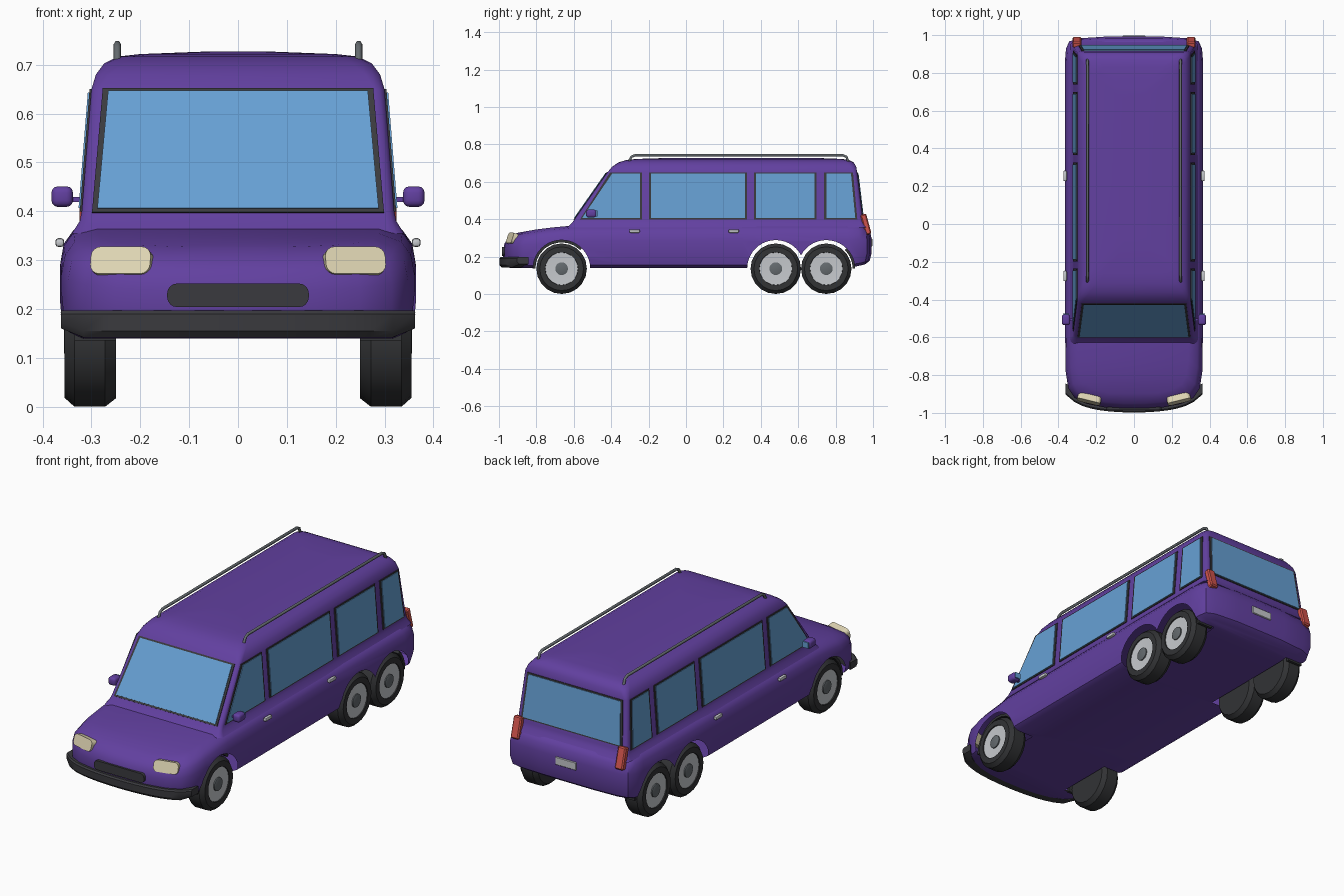
import bpy, bmesh, math
from mathutils import Vector

if "Cube" in bpy.data.objects:
    bpy.data.objects.remove(bpy.data.objects["Cube"])


def material(name, rgb):
    m = bpy.data.materials.new(name)
    lin = [(c / 255 / 12.92) if c < 11 else ((c / 255 + 0.055) / 1.055) ** 2.4 for c in rgb]
    m.diffuse_color = (*lin, 1)
    m.use_nodes = True
    m.node_tree.nodes["Principled BSDF"].inputs["Base Color"].default_value = m.diffuse_color
    return m


PURPLE = material("purple paint", (98, 64, 160))
GLASS = material("blue glass", (102, 160, 212))
DARK = material("dark trim", (58, 58, 62))
TYRE = material("tyre rubber", (50, 51, 53))
CREAM = material("cream lamp", (224, 214, 180))
SILVER = material("silver", (198, 201, 205))
STEEL = material("steel grey", (100, 106, 110))
RED = material("red lamp", (208, 84, 76))


def finish(name, bm, mat, smooth=None):
    bmesh.ops.recalc_face_normals(bm, faces=bm.faces[:])
    me = bpy.data.meshes.new(name)
    bm.to_mesh(me)
    bm.free()
    ob = bpy.data.objects.new(name, me)
    bpy.context.collection.objects.link(ob)
    me.materials.append(mat)
    if smooth:
        shade(ob, smooth)
    return ob


def shade(ob, angle):
    bpy.ops.object.select_all(action='DESELECT')
    ob.select_set(True)
    bpy.context.view_layer.objects.active = ob
    bpy.ops.object.shade_smooth_by_angle(angle=math.radians(angle))


def lerp(table, v):
    for (a, p), (b, q) in zip(table, table[1:]):
        if v <= b:
            return p + (q - p) * max(0, (v - a) / (b - a))
    return table[-1][1]


def loft(name, halves, mat, smooth):
    """Stack mirrored half outlines and close both ends with strips across."""
    bm = bmesh.new()
    n = len(halves[0])
    rings = [[bm.verts.new(p) for p in h] + [bm.verts.new((-x, y, z)) for x, y, z in reversed(h)]
             for h in halves]
    for a, b in zip(rings, rings[1:]):
        for i in range(2 * n):
            j = (i + 1) % (2 * n)
            bm.faces.new((a[i], a[j], b[j], b[i]))
    for r in (rings[0], rings[-1]):
        for i in range(n - 1):
            bm.faces.new((r[i], r[i + 1], r[-2 - i], r[-1 - i]))
    return finish(name, bm, mat, smooth)


def box(name, loc, dims, mat, rot=(0, 0, 0), bevel=0.0, seg=2):
    bm = bmesh.new()
    bmesh.ops.create_cube(bm, size=1)
    bmesh.ops.scale(bm, vec=dims, verts=bm.verts[:])
    if bevel:
        bmesh.ops.bevel(bm, geom=bm.edges[:], offset=bevel, segments=seg, affect='EDGES', profile=0.5)
    ob = finish(name, bm, mat, 35)
    ob.location, ob.rotation_euler = loc, rot
    return ob


def pill(name, loc, w, h, d, r, mat, rot=(0, 0, 0)):
    """Rounded rectangle facing -y, with depth d."""
    pts = []
    for cx, cz, a0 in ((1, 1, 0), (-1, 1, 90), (-1, -1, 180), (1, -1, 270)):
        for k in range(5):
            a = math.radians(a0 + k * 22.5)
            pts.append((cx * (w / 2 - r) + r * math.cos(a), cz * (h / 2 - r) + r * math.sin(a)))
    ob = plate(name, [Vector((x, d / 2, z)) for x, z in pts], Vector((0, -1, 0)), d, mat)
    ob.location, ob.rotation_euler = loc, rot
    return ob


def plate(name, pts, normal, thick, mat):
    bm = bmesh.new()
    a = [bm.verts.new(p) for p in pts]
    b = [bm.verts.new(p + normal * thick) for p in pts]
    bm.faces.new(a)
    bm.faces.new(b)
    for i in range(len(a)):
        j = (i + 1) % len(a)
        bm.faces.new((a[i], a[j], b[j], b[i]))
    return finish(name, bm, mat)


def window(name, pts, place, normal):
    """Dark frame with a glass pane on a wall given by place(u, z)."""
    normal = Vector(normal).normalized()
    cu, cz = (sum(c) / len(pts) for c in zip(*pts))
    big = [(u + math.copysign(0.011, u - cu), z + math.copysign(0.007, z - cz)) for u, z in pts]
    plate(name + "_frame", [place(*p) for p in big], normal, 0.004, DARK)
    plate(name + "_glass", [place(*p) for p in pts], normal, 0.007, GLASS)


def lathe(name, profile, mat, loc, seg=20, smooth=30):
    """Spin (x, radius) points about the x axis."""
    bm = bmesh.new()
    rings = [[bm.verts.new((x, r * math.cos(2 * math.pi * k / seg), r * math.sin(2 * math.pi * k / seg)))
              for k in range(seg)] for x, r in profile]
    for a, b in zip(rings, rings[1:]):
        for k in range(seg):
            bm.faces.new((a[k], a[(k + 1) % seg], b[(k + 1) % seg], b[k]))
    bm.faces.new(rings[0])
    bm.faces.new(rings[-1])
    ob = finish(name, bm, mat, smooth)
    ob.location = loc
    return ob


# Lower body: plan outline stacked upwards, with a sloping bonnet
plan = [(.06, -.978), (.16, -.97), (.25, -.952), (.315, -.92), (.348, -.87), (.362, -.78), (.365, -.6),
        (.365, -.3), (.365, .3), (.365, .87), (.36, .93), (.342, .967), (.29, .983), (.15, .992)]
top_z = [(-.98, .295), (-.94, .312), (-.9, .327), (-.8, .345), (-.6, .37), (1, .376)]
low_z = [(-1, .14), (.88, .14), (1, .168)]
halves = []
for inset, f in ((.035, 0), (.01, .06), (0, .25), (0, .62), (.008, .82), (.028, .94), (.075, 1)):
    ring = []
    for x, y in plan:
        x, y = x * (1 - inset / .365), y * (1 - inset / .98)
        zb = lerp(low_z, y)
        ring.append((x, y, zb + f * (lerp(top_z, y) - zb)))
    halves.append(ring)
body = loft("lower_body", halves, PURPLE, None)

# Wheel arches: cut, then opened into the hollow shell
AXLES, HUB_Z, ARCH, INNER = (-.665, .48, .75), .135, .153, .235
cutters = []
for y in AXLES:
    for s in (1, -1):
        c = lathe("arch_cutter", [(s * INNER, ARCH), (s * .5, ARCH)], PURPLE, (0, y, HUB_Z), 40)
        c.hide_render = True
        cutters.append(c)
        mod = body.modifiers.new("arch", 'BOOLEAN')
        mod.operation, mod.object, mod.solver = 'DIFFERENCE', c, 'EXACT'
bpy.context.view_layer.update()
cut = bpy.data.meshes.new_from_object(body.evaluated_get(bpy.context.evaluated_depsgraph_get()))
body.modifiers.clear()
body.data = cut
for c in cutters:
    bpy.data.objects.remove(c)
bm = bmesh.new()
bm.from_mesh(cut)


def on_arch(f):
    pts = [v.co for v in f.verts] + [f.calc_center_median()]
    if all(abs(abs(p.x) - INNER) < .001 for p in pts):
        return True
    return abs(f.normal.x) < .05 and any(
        all(abs(math.hypot(p.y - y, p.z - HUB_Z) - ARCH) < .003 for p in pts) for y in AXLES)


bmesh.ops.delete(bm, geom=[f for f in bm.faces if on_arch(f)], context='FACES')
bm.to_mesh(cut)
bm.free()
shade(body, 40)

# Cabin: rounded rectangles stacked from belt line to roof
halves = []
for z, w, yf, yr, r in ((.355, .34, -.635, .968, .03), (.38, .324, -.61, .952, .02), (.40, .32, -.595, .945, .02),
                        (.65, .30, -.42, .915, .02), (.68, .291, -.395, .91, .03), (.703, .274, -.362, .897, .04),
                        (.717, .245, -.315, .87, .05), (.722, .2, -.26, .83, .05), (.727, .07, -.1, .7, .03)):
    arc = [(r * math.sin(k * math.pi / 6), r * math.cos(k * math.pi / 6)) for k in range(4)]
    halves.append([(w - r + a, yf + r - b, z) for a, b in arc] +
                  [(w - r + b, yr - r + a, z) for a, b in arc])
loft("cabin", halves, PURPLE, 40)

# Windows
window("windscreen", [(-.288, .403), (.288, .403), (.266, .643), (-.266, .643)],
       lambda u, z: Vector((u, -.595 + .7 * (z - .4), z)), (0, -1, .7))
window("rear_window", [(-.282, .425), (.282, .425), (.266, .643), (-.266, .643)],
       lambda u, z: Vector((u, .945 - .12 * (z - .4), z)), (0, 1, .12))
SIDE = {"front": (-.555, -.247, -.247, -.395), "middle": (-.187, .315, .315, -.187),
        "back": (.375, .688, .688, .375), "corner": (.75, .905, .882, .75)}
for s, side in ((1, "right"), (-1, "left")):
    for name, (a, b, c, d) in SIDE.items():
        window(f"{side}_{name}_window", [(a, .406), (b, .406), (c, .643), (d, .643)],
               lambda u, z: Vector((s * (.32 - .08 * (z - .4)), u, z)), (s, 0, .08))

    # Wheels
    for n, y in enumerate(AXLES):
        at = (0, y, HUB_Z)
        lathe(f"{side}_tyre_{n}", [(s * x, r) for x, r in ((.25, .07), (.25, .118), (.272, .135), (.335, .135),
              (.355, .117), (.355, .088), (.345, .086))], TYRE, at)
        lathe(f"{side}_rim_{n}", [(s * .33, .088), (s * .35, .088), (s * .347, .04)], SILVER, at)
        lathe(f"{side}_hub_{n}", [(s * .33, .034), (s * .353, .034), (s * .356, .026)], STEEL, at)

    # Dark liners inside the outermost arches
    for y, a0, a1 in ((AXLES[0], 45, 180), (AXLES[2], 0, 45)):
        arc = []
        for rad, order in ((.155, range(9)), (.141, range(8, -1, -1))):
            for k in order:
                a = math.radians(a0 + (a1 - a0) * k / 8)
                arc.append(Vector((s * .25, y + -0 + rad * math.cos(a), HUB_Z + rad * math.sin(a))))
        plate(f"{side}_arch_liner", arc, Vector((s, 0, 0)), .085, TYRE)

    # Lamps, handles and mirrors
    pill(f"{side}_headlamp", (s * .237, -.926, .295), .126, .058, .034, .02, CREAM, (-.3, 0, s * .24))
    box(f"{side}_tail_lamp", (s * .302, .962, .372), (.046, .032, .112), RED, (.27, 0, 0), .006, 1)
    for n, y in enumerate((-.275, .255)):
        box(f"{side}_handle_{n}", (s * .365, y, .336), (.018, .056, .018), SILVER, (0, 0, 0), .006)
    box(f"{side}_mirror", (s * .36, -.507, .43), (.044, .056, .042), PURPLE, (0, 0, 0), .013, 3)
    box(f"{side}_mirror_glass", (s * .36, -.477, .43), (.032, .006, .03), GLASS)
    box(f"{side}_mirror_stalk", (s * .332, -.507, .424), (.04, .014, .01), PURPLE)

    # Roof rail
    cu = bpy.data.curves.new(f"{side}_roof_rail", 'CURVE')
    cu.dimensions, cu.bevel_depth, cu.bevel_resolution, cu.use_fill_caps = '3D', .0075, 1, True
    sp = cu.splines.new('POLY')
    path = [(-.305, .708), (-.292, .733), (-.272, .742), (.838, .742), (.858, .733), (.87, .70)]
    sp.points.add(len(path) - 1)
    for p, (y, z) in zip(sp.points, path):
        p.co = (s * .247, y, z, 1)
    cu.materials.append(STEEL)
    bpy.context.collection.objects.link(bpy.data.objects.new(cu.name, cu))

# Front bumper: a section swept around the nose
bm = bmesh.new()
prev = None
for k in range(17):
    x = -.362 + .724 * k / 16
    t = abs(x) / .362
    y = -.998 + .045 * t ** 2 + .05 * t ** 6
    e = .018 if k in (0, 16) else 0
    ring = [bm.verts.new((x, y + dy, z)) for dy, z in
            ((.012, .142 + e), (0, .155 + e), (0, .19), (.008, .197), (.06, .197), (.06, .142 + e))]
    if prev:
        for i in range(6):
            bm.faces.new((prev[i], prev[(i + 1) % 6], ring[(i + 1) % 6], ring[i]))
    else:
        bm.faces.new(ring)
    prev = ring
bm.faces.new(prev)
finish("front_bumper", bm, DARK, 35)

# Grille and rear plate
pill("grille", (0, -.968, .228), .29, .048, .034, .02, DARK)
box("rear_plate", (0, .99, .275), (.12, .014, .042), SILVER, (0, 0, 0), .003, 1)
